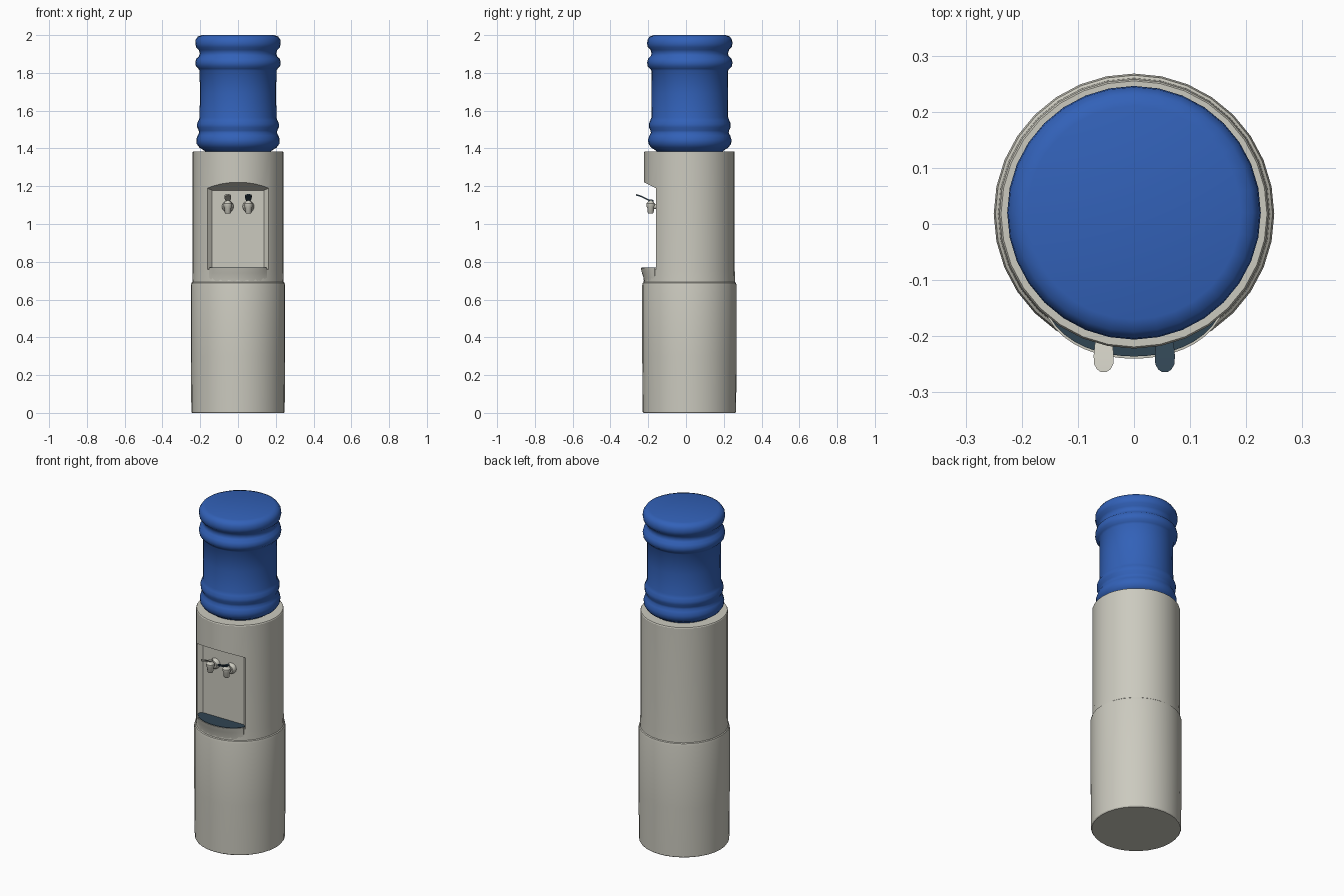
import bpy, bmesh, math
from mathutils import Vector

if "Cube" in bpy.data.objects:
    bpy.data.objects.remove(bpy.data.objects["Cube"])

CY = 0.018      # centre of the round body in y
SEG = 32


def material(name, rgb):
    m = bpy.data.materials.new(name)
    m.diffuse_color = (*rgb, 1)
    m.use_nodes = True
    m.node_tree.nodes["Principled BSDF"].inputs["Base Color"].default_value = m.diffuse_color
    return m


GREY = material("warm_grey", (0.60, 0.59, 0.52))
BLUE = material("bottle_blue", (0.032, 0.12, 0.48))
SLATE = material("dark_slate", (0.03, 0.058, 0.085))


def finish(name, bm, mat, angle=35):
    bmesh.ops.recalc_face_normals(bm, faces=bm.faces)
    me = bpy.data.meshes.new(name)
    bm.to_mesh(me)
    bm.free()
    me.materials.append(mat)
    ob = bpy.data.objects.new(name, me)
    bpy.context.collection.objects.link(ob)
    bpy.ops.object.select_all(action='DESELECT')
    ob.select_set(True)
    bpy.context.view_layer.objects.active = ob
    if angle:
        bpy.ops.object.shade_smooth_by_angle(angle=math.radians(angle))
    return ob


def loft(name, rings, mat, angle=35):
    """Skin closed rings of equal length and cap both ends."""
    bm = bmesh.new()
    vs = [[bm.verts.new(p) for p in r] for r in rings]
    n = len(vs[0])
    for a, b in zip(vs, vs[1:]):
        for i in range(n):
            j = (i + 1) % n
            bm.faces.new((a[i], a[j], b[j], b[i]))
    bm.faces.new(vs[0])
    bm.faces.new(vs[-1])
    return finish(name, bm, mat, angle)


def lathe(name, profile, mat, x=0, y=CY, seg=SEG, angle=35, axis='Z', z=0):
    rings = []
    for r, h in profile:
        ring = []
        for i in range(seg):
            t = 2 * math.pi * i / seg
            c, s = r * math.cos(t), r * math.sin(t)
            ring.append((x + c, y + s, z + h) if axis == 'Z' else (x + c, y + h, z + s))
        rings.append(ring)
    return loft(name, rings, mat, angle)


# cabinet: wide lower drum, slightly narrower upper drum
body = lathe("cabinet", [(0.243, 0), (0.247, 0.006), (0.250, 0.30), (0.250, 0.675), (0.247, 0.688),
                         (0.242, 0.692), (0.240, 0.75), (0.240, 1.38), (0.237, 1.385)], GREY)

# dispensing niche: shallow recess with sloped ceiling and chamfered sides
cut_rings = []
for y, w, top in ((-0.32, 0.163, 1.27), (-0.16, 0.163, 1.19), (-0.138, 0.137, 1.178)):
    cut_rings.append([(-w, y, 0.76), (w, y, 0.76), (w, y, top), (-w, y, top)])
cutter = loft("niche_cutter", cut_rings, GREY, 0)
cutter.hide_render = True
bpy.context.view_layer.objects.active = body
mod = body.modifiers.new("niche", 'BOOLEAN')
mod.object = cutter
mod.solver = 'EXACT'
bpy.ops.object.modifier_apply(modifier=mod.name)
bpy.data.objects.remove(cutter)
body.select_set(True)
bpy.ops.object.shade_smooth_by_angle(angle=math.radians(30))


# drip shelf: flared lip below the niche
def shelf_ring(z, flare, inset=0.0):
    pts = []
    for i in range(17):
        u = i / 8 - 1
        t = u * math.radians(40)
        r = 0.24 + flare * (1 - u ** 4) - inset
        pts.append((r * math.sin(t), CY - r * math.cos(t), z))
    w = pts[-1][0]
    return pts + [(w, -0.13, z), (-w, -0.13, z)]


loft("drip_shelf", [shelf_ring(0.69, 0.0), shelf_ring(0.715, 0.003), shelf_ring(0.74, 0.011),
                    shelf_ring(0.768, 0.018)], GREY)
loft("drip_tray", [shelf_ring(0.766, 0.018, 0.004), shelf_ring(0.771, 0.018, 0.004)], SLATE)

# water bottle with two pairs of rounded ribs
lathe("water_bottle", [(0.165, 1.375), (0.178, 1.388), (0.205, 1.405), (0.219, 1.425), (0.221, 1.447),
                       (0.214, 1.468), (0.206, 1.482), (0.208, 1.495), (0.216, 1.512), (0.217, 1.530),
                       (0.209, 1.548), (0.203, 1.565), (0.202, 1.69), (0.203, 1.812), (0.210, 1.822),
                       (0.223, 1.835), (0.226, 1.855), (0.221, 1.875), (0.207, 1.888), (0.202, 1.903),
                       (0.208, 1.922), (0.222, 1.936), (0.226, 1.955), (0.224, 1.975), (0.212, 1.993),
                       (0.190, 2.0)], BLUE, y=0.02, angle=60)


# taps: wall flange, stem, spout and paddle lever
def tap(side, x, lever_mat):
    lathe(side + "_tap_flange", [(0.031, 0.004), (0.030, -0.012), (0.022, -0.022)], GREY,
          x=x, y=-0.138, z=1.092, seg=20, axis='Y')
    lathe(side + "_tap_stem", [(0.013, 0), (0.013, -0.045)], GREY,
          x=x, y=-0.15, z=1.092, seg=14, axis='Y')
    lathe(side + "_tap_spout", [(0.013, 1.056), (0.016, 1.06), (0.018, 1.085), (0.023, 1.095),
                                (0.023, 1.108), (0.016, 1.116), (0.010, 1.126)], GREY,
          x=x, y=-0.187, seg=18)
    rings = []
    for y, z, w in ((-0.172, 1.124, 0.009), (-0.195, 1.126, 0.011), (-0.215, 1.135, 0.016),
                    (-0.235, 1.145, 0.018), (-0.250, 1.150, 0.017), (-0.259, 1.153, 0.012),
                    (-0.264, 1.154, 0.005)):
        h = 0.004
        rings.append([(x - w, y, z - h), (x + w, y, z - h), (x + w, y, z + h), (x - w, y, z + h)])
    loft(side + "_tap_lever", rings, lever_mat)


tap("left", -0.054, GREY)
tap("right", 0.055, SLATE)
